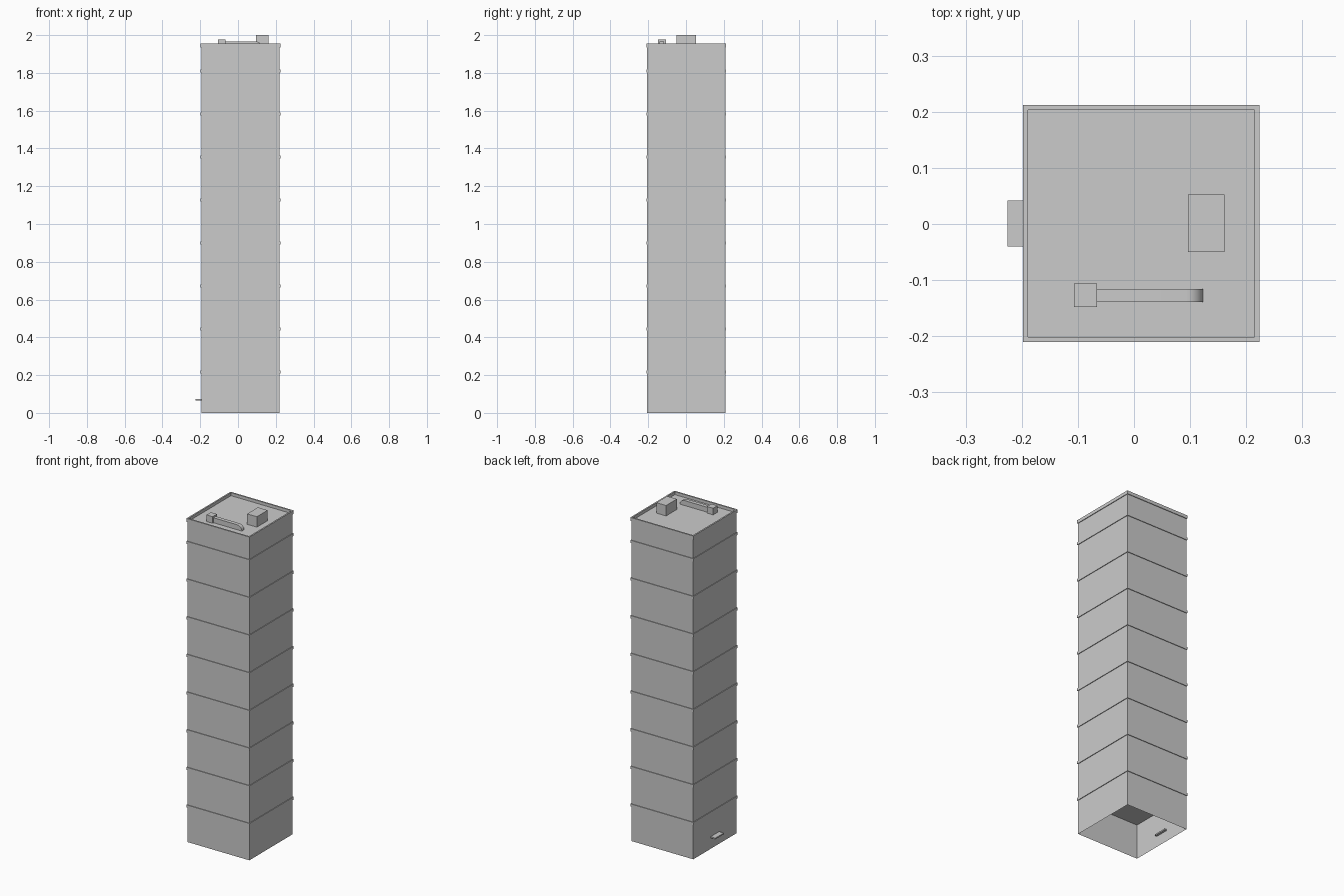
import bpy, bmesh, math

old = bpy.data.objects.get("Cube")
if old:
    bpy.data.objects.remove(old, do_unlink=True)

# One plain grey for the whole building
grey = bpy.data.materials.new("concrete_grey")
grey.use_nodes = True
colour = (0.6, 0.6, 0.6, 1)
grey.diffuse_color = colour
grey.node_tree.nodes["Principled BSDF"].inputs["Base Color"].default_value = colour

CX, CY = 0.013, 0.001   # tower axis
BODY, RIM = 0.207, 0.211  # half widths of walls and ledges
ROOF, RIM_TOP = 1.937, 1.955


def finish(bm, name):
    bmesh.ops.recalc_face_normals(bm, faces=bm.faces)
    mesh = bpy.data.meshes.new(name)
    bm.to_mesh(mesh)
    bm.free()
    mesh.materials.append(grey)
    ob = bpy.data.objects.new(name, mesh)
    bpy.context.collection.objects.link(ob)
    return ob


def box(name, x, y, z, drop=None):
    """Box from (min, max) ranges; drop='bottom' leaves the underside open."""
    bm = bmesh.new()
    bmesh.ops.create_cube(bm, size=1)
    for v in bm.verts:
        v.co = [r[0] if c < 0 else r[1] for c, r in zip(v.co, (x, y, z))]
    if drop == "bottom":
        low = [f for f in bm.faces if f.calc_center_median().z < z[0] + 1e-5]
        bmesh.ops.delete(bm, geom=low, context='FACES_ONLY')
    return finish(bm, name)


def square(half):
    return (CX - half, CX + half), (CY - half, CY + half)


# Tower walls, open underneath, with the roof deck on top
box("tower_walls", *square(BODY), (0, ROOF), drop="bottom")

# Thin ledge at every storey; the lowest one closes the ground floor
for i in range(8):
    z = 0.217 + i * 0.2275
    box(f"storey_ledge_{i + 1}", *square(RIM), (z - 0.008, z + 0.008))

# Roof parapet: a square ring
bm = bmesh.new()
rings = []
for half, z in ((RIM, ROOF - 0.002), (RIM, RIM_TOP), (0.202, RIM_TOP), (0.202, ROOF - 0.002)):
    rings.append([bm.verts.new((CX + sx * half, CY + sy * half, z))
                  for sx, sy in ((-1, -1), (1, -1), (1, 1), (-1, 1))])
for a, b in zip(rings, rings[1:] + rings[:1]):
    for k in range(4):
        n = (k + 1) % 4
        bm.faces.new((a[k], a[n], b[n], b[k]))
finish(bm, "roof_parapet")

# Rooftop plant room and vent box
box("plant_room", (0.096, 0.161), (-0.05, 0.053), (ROOF, 2.0))
box("vent_box", (-0.107, -0.066), (-0.148, -0.106), (ROOF, 1.977))

# Duct whose far end curves down to the roof
x0, x1, top, radius = -0.066, 0.123, 1.967, 0.03
profile = [(x0, ROOF), (x0, top)]
for i in range(9):
    a = math.pi / 2 * (1 - i / 8)
    profile.append((x1 - radius + radius * math.cos(a), ROOF + radius * math.sin(a)))
bm = bmesh.new()
face = bm.faces.new([bm.verts.new((x, -0.139, z)) for x, z in profile])
ext = bmesh.ops.extrude_face_region(bm, geom=[face])
bmesh.ops.translate(bm, vec=(0, 0.023, 0),
                    verts=[g for g in ext["geom"] if isinstance(g, bmesh.types.BMVert)])
duct = finish(bm, "roof_duct")
bpy.ops.object.select_all(action='DESELECT')
duct.select_set(True)
bpy.context.view_layer.objects.active = duct
bpy.ops.object.shade_smooth_by_angle()

# Entrance canopy passing through the wall
box("entrance_canopy", (-0.225, -0.18), (-0.04, 0.042), (0.065, 0.073))
